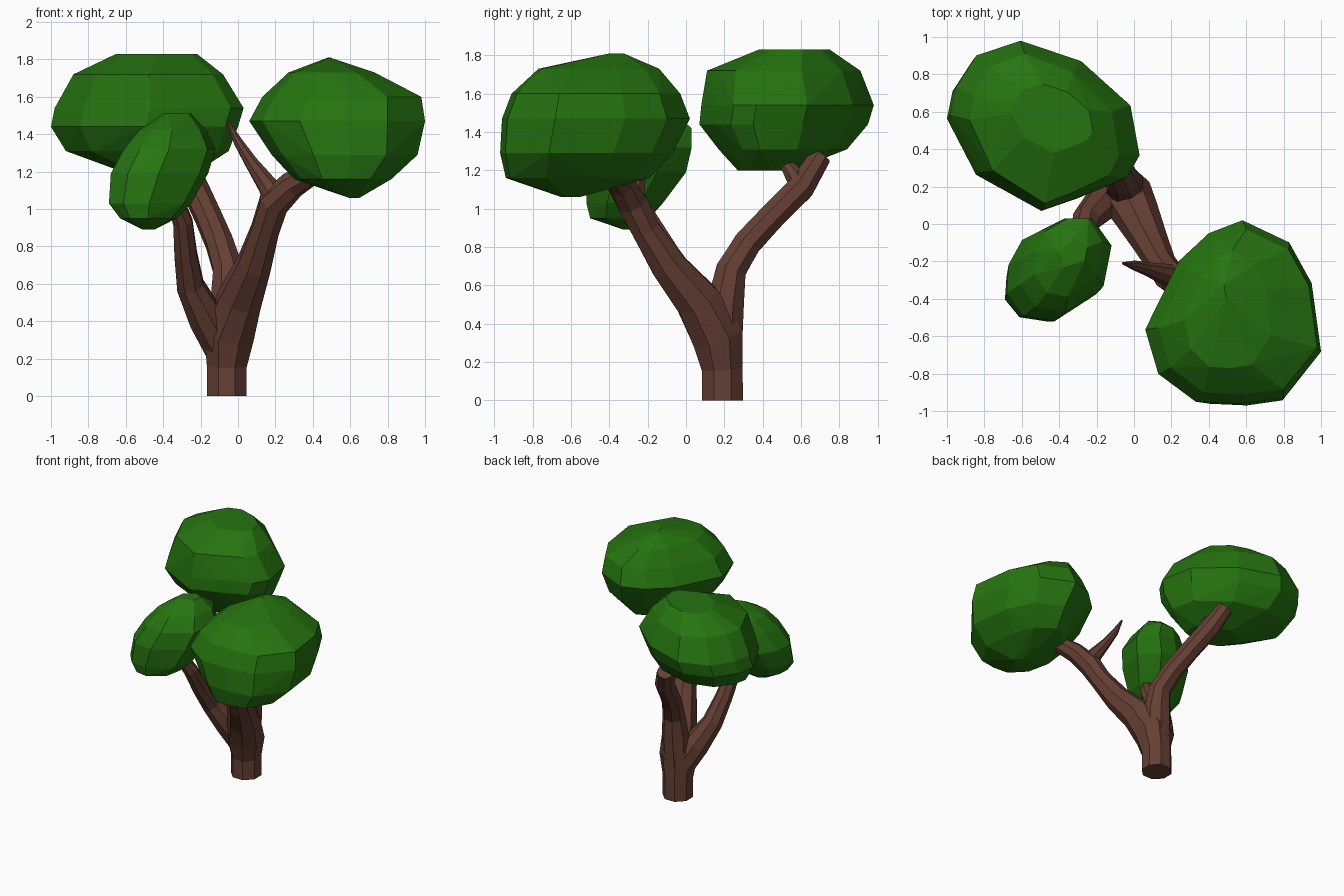
import bpy, bmesh, math
from mathutils import Vector


def material(name, rgb):
    m = bpy.data.materials.new(name)
    m.diffuse_color = (*rgb, 1)
    return m


BARK = material("bark_brown", (0.13, 0.05, 0.033))
LEAF = material("leaf_green", (0.019, 0.175, 0.005))


def make_object(name, bm, mat):
    bmesh.ops.recalc_face_normals(bm, faces=bm.faces)
    me = bpy.data.meshes.new(name)
    bm.to_mesh(me)
    bm.free()
    me.materials.append(mat)
    ob = bpy.data.objects.new(name, me)
    bpy.context.collection.objects.link(ob)
    return ob


def limb(name, path, sides=8):
    """Tapered faceted tube through (x, y, z, radius) points."""
    bm = bmesh.new()
    pts = [Vector(p[:3]) for p in path]
    rings = []
    for i, p in enumerate(pts):
        t = (pts[min(i + 1, len(pts) - 1)] - pts[max(i - 1, 0)]).normalized()
        if i == 0 and p.z == 0:
            t = Vector((0, 0, 1))
        u = (Vector((1, 0, 0)) - t * t.x).normalized()
        v = t.cross(u)
        rings.append([bm.verts.new(p + path[i][3] * (u * math.cos(a) + v * math.sin(a)))
                      for a in (math.tau * (k + 0.5) / sides for k in range(sides))])
    for a, b in zip(rings, rings[1:]):
        for k in range(sides):
            n = (k + 1) % sides
            bm.faces.new((a[k], a[n], b[n], b[k]))
    bm.faces.new(rings[0][::-1])
    bm.faces.new(rings[-1])
    return make_object(name, bm, BARK)


def leaf_clump(name, outline, levels):
    """Faceted hull: plan outline fitted to the x and y extents at each height."""
    xs, ys = zip(*outline)
    bm = bmesh.new()
    for z, x0, x1, y0, y1 in levels:
        for x, y in outline:
            fx = (x - min(xs)) / (max(xs) - min(xs))
            fy = (y - min(ys)) / (max(ys) - min(ys))
            bm.verts.new((x0 + fx * (x1 - x0), y0 + fy * (y1 - y0), z))
    bmesh.ops.remove_doubles(bm, verts=bm.verts, dist=0.05)
    res = bmesh.ops.convex_hull(bm, input=bm.verts)
    junk = {g for g in res["geom_interior"] + res["geom_unused"]
            if isinstance(g, bmesh.types.BMVert)}
    bmesh.ops.delete(bm, geom=list(junk), context='VERTS')
    return make_object(name, bm, LEAF)


# trunk running on into the front right branch
trunk = limb("trunk", [
    (-0.06, 0.19, 0, 0.115), (-0.06, 0.19, 0.16, 0.115), (-0.05, 0.165, 0.33, 0.145),
    (0.01, 0.06, 0.52, 0.125), (0.085, -0.09, 0.70, 0.098), (0.145, -0.21, 0.89, 0.08),
    (0.19, -0.28, 1.03, 0.085), (0.29, -0.34, 1.13, 0.075), (0.44, -0.43, 1.22, 0.06)])

# remaining branches
branches = [
    limb("back_branch", [
        (-0.06, 0.20, 0.28, 0.10), (-0.05, 0.205, 0.50, 0.105), (-0.055, 0.235, 0.68, 0.085),
        (-0.10, 0.32, 0.82, 0.078), (-0.16, 0.45, 0.96, 0.075),
        (-0.23, 0.60, 1.11, 0.075), (-0.30, 0.70, 1.27, 0.06)]),
    limb("back_twig", [
        (-0.23, 0.61, 1.10, 0.06), (-0.25, 0.56, 1.18, 0.05), (-0.27, 0.51, 1.25, 0.03)]),
    limb("left_branch", [
        (-0.08, 0.18, 0.25, 0.10), (-0.17, 0.11, 0.42, 0.10), (-0.255, 0.02, 0.59, 0.078),
        (-0.28, -0.09, 0.76, 0.065), (-0.295, -0.19, 0.93, 0.056), (-0.34, -0.26, 1.06, 0.045)]),
    limb("bare_twig", [
        (0.215, -0.29, 1.04, 0.075), (0.155, -0.265, 1.13, 0.055), (0.07, -0.24, 1.25, 0.037),
        (0.00, -0.22, 1.36, 0.026), (-0.06, -0.21, 1.48, 0.006)]),
]

# weld the branches into one trunk surface
for b in branches:
    mod = trunk.modifiers.new("join", 'BOOLEAN')
    mod.operation = 'UNION'
    mod.solver = 'EXACT'
    mod.object = b
deps = bpy.context.evaluated_depsgraph_get()
joined = bpy.data.meshes.new_from_object(trunk.evaluated_get(deps))
trunk.modifiers.clear()
trunk.data = joined
for b in branches:
    bpy.data.objects.remove(b)

# leaf clumps
leaf_clump("back_leaves", [
    (-0.62, 0.98), (-0.29, 0.87), (-0.02, 0.63), (0.03, 0.36), (-0.04, 0.24), (-0.28, 0.14),
    (-0.48, 0.07), (-0.84, 0.27), (-1.0, 0.58), (-0.97, 0.73), (-0.86, 0.9)], [
    (1.20, -0.62, -0.20, 0.27, 0.56), (1.31, -0.92, -0.05, 0.17, 0.84),
    (1.44, -1.0, 0.0, 0.07, 0.95), (1.54, -0.98, 0.03, 0.08, 0.98),
    (1.72, -0.88, -0.08, 0.11, 0.91), (1.83, -0.65, -0.22, 0.38, 0.75)])

leaf_clump("right_leaves", [
    (0.58, 0.02), (0.40, -0.05), (0.24, -0.20), (0.06, -0.57), (0.13, -0.81), (0.33, -0.96),
    (0.57, -0.97), (0.80, -0.94), (1.0, -0.69), (0.95, -0.32), (0.83, -0.10)], [
    (1.06, 0.57, 0.65, -0.65, -0.55), (1.16, 0.30, 0.82, -0.94, -0.19),
    (1.29, 0.18, 0.96, -0.97, -0.07), (1.47, 0.06, 1.0, -0.96, 0.02),
    (1.60, 0.13, 0.98, -0.91, -0.03), (1.73, 0.27, 0.73, -0.77, -0.14),
    (1.81, 0.46, 0.52, -0.40, -0.32)])

leaf_clump("left_leaves", [
    (-0.41, 0.03), (-0.24, 0.03), (-0.12, -0.13), (-0.17, -0.37), (-0.41, -0.52),
    (-0.59, -0.49), (-0.69, -0.36), (-0.68, -0.20), (-0.60, -0.06)], [
    (0.89, -0.51, -0.44, -0.34, -0.28), (0.95, -0.63, -0.33, -0.50, -0.19),
    (1.03, -0.69, -0.25, -0.52, -0.12), (1.19, -0.68, -0.16, -0.52, 0.0),
    (1.32, -0.61, -0.12, -0.47, 0.03), (1.42, -0.53, -0.17, -0.39, 0.03),
    (1.51, -0.40, -0.25, -0.24, -0.08)])
